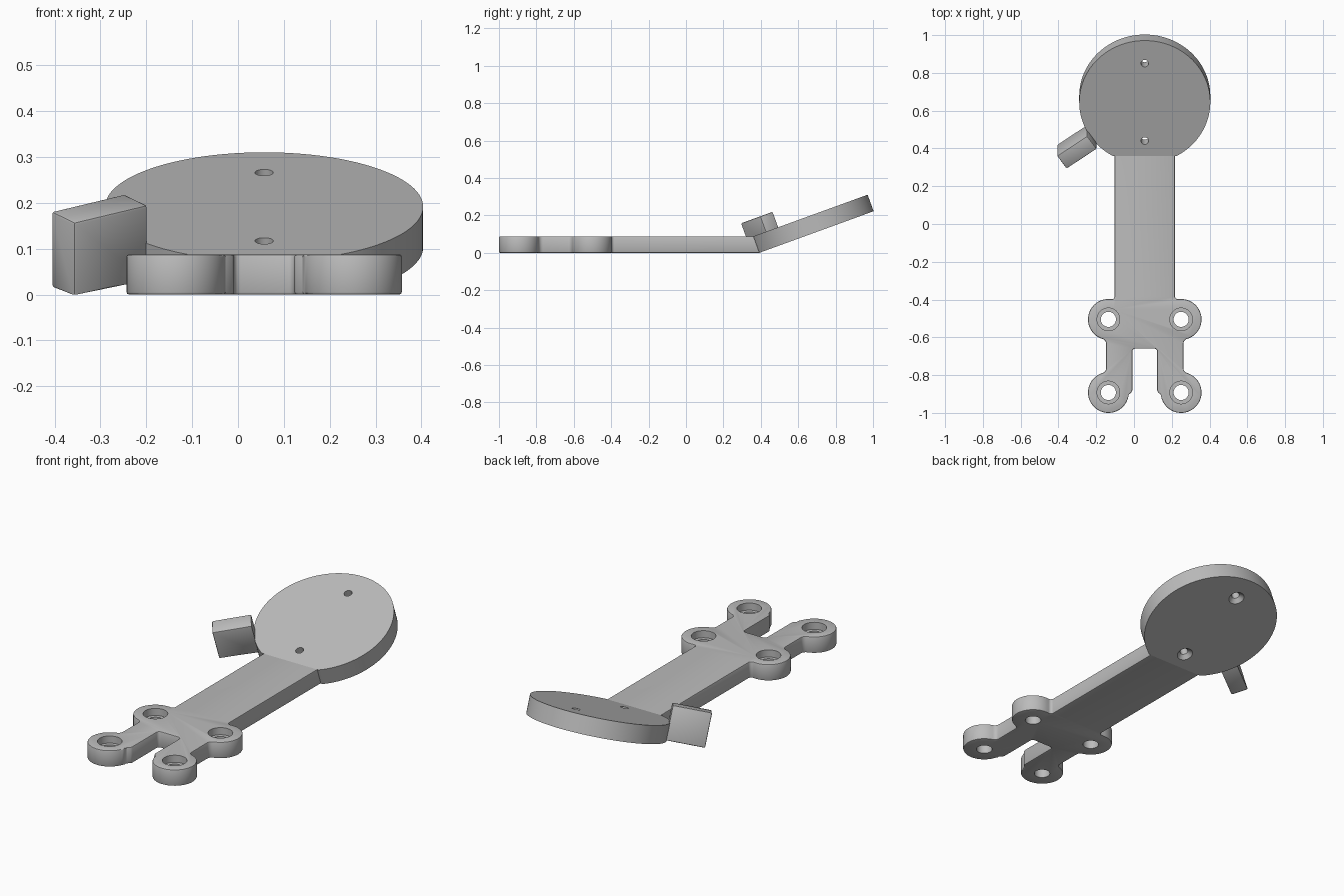
import bpy, bmesh, math
from mathutils import Matrix

if "Cube" in bpy.data.objects:
    bpy.data.objects.remove(bpy.data.objects["Cube"])

CX = 0.057                     # symmetry line of plate and disc
T = 0.088                      # plate thickness
TILT = math.radians(20)
HINGE_Y, DISC_Y, DISC_R = 0.36, 0.645, 0.347
DISC_T = T / math.cos(TILT)
BOSS_U, BOSS_R = 0.1925, 0.108
BOSS_Y = (-0.892, -0.505)

grey = bpy.data.materials.new("plain grey")
grey.diffuse_color = (0.5, 0.5, 0.5, 1)
grey.use_nodes = True
grey.node_tree.nodes["Principled BSDF"].inputs["Base Color"].default_value = grey.diffuse_color

# Frame of the tilted disc: origin on its top face centre
disc_z = T + (DISC_Y - HINGE_Y) * math.tan(TILT)
FRAME = Matrix.Translation((CX, DISC_Y, disc_z)) @ Matrix.Rotation(TILT, 4, 'X')


def make(name, bm):
    bmesh.ops.recalc_face_normals(bm, faces=bm.faces)
    me = bpy.data.meshes.new(name)
    bm.to_mesh(me)
    bm.free()
    me.materials.append(grey)
    ob = bpy.data.objects.new(name, me)
    bpy.context.collection.objects.link(ob)
    return ob


def lathe(name, profile, matrix, n=40):
    """Closed solid turned round z from (radius, height) pairs."""
    bm = bmesh.new()
    rings = [[bm.verts.new((r * math.cos(2 * math.pi * i / n),
                            r * math.sin(2 * math.pi * i / n), z)) for i in range(n)]
             for r, z in profile]
    for a, b in zip(rings, rings[1:]):
        for i in range(n):
            j = (i + 1) % n
            bm.faces.new((a[i], a[j], b[j], b[i]))
    bm.faces.new(rings[0])
    bm.faces.new(rings[-1])
    bm.transform(matrix)
    return make(name, bm)


def drill(ob, cutters):
    bpy.context.view_layer.objects.active = ob
    for c in cutters:
        m = ob.modifiers.new("hole", 'BOOLEAN')
        m.operation, m.solver, m.object = 'DIFFERENCE', 'EXACT', c
        bpy.ops.object.modifier_apply(modifier=m.name)
        bpy.data.objects.remove(c)


def smooth(ob):
    bpy.ops.object.select_all(action='DESELECT')
    ob.select_set(True)
    bpy.context.view_layer.objects.active = ob
    bpy.ops.object.shade_smooth_by_angle(angle=math.radians(30))


def arc(cx, cy, r, a0, a1, n):
    return [(cx + r * math.cos(a0 + (a1 - a0) * i / n),
             cy + r * math.sin(a0 + (a1 - a0) * i / n)) for i in range(n + 1)]


def blend(u, f):
    """Fillet centre offset and contact angle between a boss and the line x = u."""
    du = u + f - BOSS_U
    dy = math.sqrt((BOSS_R + f) ** 2 - du ** 2)
    return dy, math.atan2(dy, du)


# Half outline of the plate, from the fork slot round to the hinge
F1, F2, BODY, ARM, SLOT = 0.025, 0.015, 0.205, 0.16, 0.066
dy1, a1 = blend(BODY, F1)
dy2, a2 = blend(ARM, F2)
half = arc(SLOT - 0.015, -0.675, 0.015, math.pi / 2, 0, 4)
half += [(SLOT, -0.88), (SLOT + 0.004, -0.89), (SLOT + 0.018, -0.903)]
half += arc(BOSS_U, BOSS_Y[0], BOSS_R, math.radians(192), a1 + 2 * math.pi, 32)
half += arc(BODY + F1, BOSS_Y[0] + dy1, F1, a1 + math.pi, math.pi, 5)[1:]
half += arc(BODY + F1, BOSS_Y[1] - dy1, F1, math.pi, math.pi - a1, 5)
half += arc(BOSS_U, BOSS_Y[1], BOSS_R, -a1, a2, 26)[1:]
half += arc(ARM + F2, BOSS_Y[1] + dy2, F2, a2 + math.pi, math.pi, 5)[1:]
half += [(ARM, HINGE_Y)]
outline = half + [(-x, y) for x, y in reversed(half)]

# Plate: extruded outline with softened edges and a leaning hinge face
bm = bmesh.new()
base = bm.faces.new([bm.verts.new((CX + x, y, 0)) for x, y in outline])
top = bmesh.ops.extrude_face_region(bm, geom=[base])["geom"]
for v in top:
    if isinstance(v, bmesh.types.BMVert):
        v.co.z = T
for v in bm.verts:
    if v.co.y > 0.3 and v.co.z < 0.01:
        v.co.y += T * math.tan(TILT)
rim = [e for e in bm.edges if abs(e.verts[0].co.z - e.verts[1].co.z) < 1e-5
       and min(v.co.y for v in e.verts) < 0.3]
bmesh.ops.bevel(bm, geom=rim, offset=0.006, segments=2, profile=0.5, affect='EDGES')
plate = make("fork_plate", bm)

# Counterbored screw holes in the four bosses
bore = [(0.04, -0.05), (0.04, 0.05), (0.06, 0.05), (0.06, 0.15)]
drill(plate, [lathe("bore", bore, Matrix.Translation((CX + s * BOSS_U, y, 0)))
              for s in (-1, 1) for y in BOSS_Y])
smooth(plate)

# Tilted disc, trimmed flat where it meets the arm
bm = bmesh.new()
bmesh.ops.create_cone(bm, cap_ends=True, segments=128, radius1=DISC_R, radius2=DISC_R,
                      depth=DISC_T, matrix=Matrix.Translation((0, 0, -DISC_T / 2)))
cut = bmesh.ops.bisect_plane(bm, geom=bm.verts[:] + bm.edges[:] + bm.faces[:],
                             plane_co=(0, (HINGE_Y - DISC_Y) / math.cos(TILT), 0),
                             plane_no=(0, -1, 0), clear_outer=True)
bmesh.ops.holes_fill(bm, edges=[e for e in cut["geom_cut"]
                                if isinstance(e, bmesh.types.BMEdge)])
bm.transform(FRAME)
disc = make("tilted_disc", bm)

# Two screw holes, countersunk from below
sink = [(0.05, -DISC_T - 0.01), (0.02, -DISC_T + 0.02), (0.02, 0.05)]
drill(disc, [lathe("sink", sink, FRAME @ Matrix.Translation((0, s * 0.218, 0)), 32)
             for s in (-1, 1)])
smooth(disc)

# Block standing out from the disc rim
bm = bmesh.new()
bmesh.ops.create_cube(bm, size=1)
bm.transform(Matrix.Diagonal((0.195, 0.088, 0.176, 1)))
bmesh.ops.bevel(bm, geom=bm.edges[:], offset=0.006, segments=2, profile=0.5, affect='EDGES')
bm.transform(FRAME @ Matrix.Rotation(math.radians(215), 4, 'Z')
             @ Matrix.Translation((0.4385, 0, 0)))
for v in bm.verts:
    v.co.z = max(v.co.z, 0)
smooth(make("side_block", bm))
